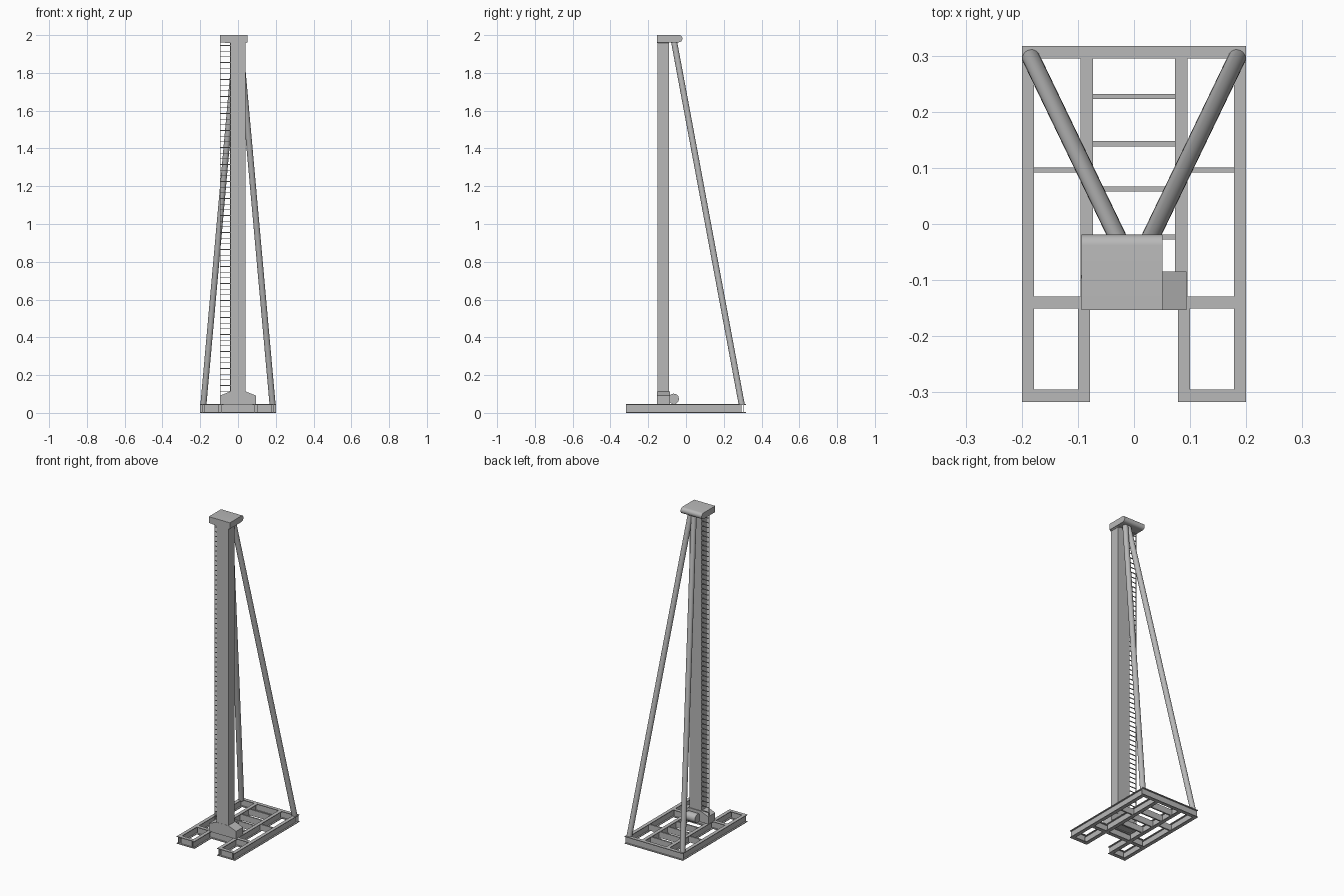
import bpy, bmesh, math
from mathutils import Vector, Matrix

if "Cube" in bpy.data.objects:
    bpy.data.objects.remove(bpy.data.objects["Cube"])

steel = bpy.data.materials.new("grey steel")
steel.diffuse_color = (0.48, 0.48, 0.48, 1)
steel.use_nodes = True
steel.node_tree.nodes["Principled BSDF"].inputs["Base Color"].default_value = steel.diffuse_color


def finish(name, bm, smooth=False):
    bmesh.ops.recalc_face_normals(bm, faces=bm.faces)
    me = bpy.data.meshes.new(name)
    bm.to_mesh(me)
    bm.free()
    me.materials.append(steel)
    ob = bpy.data.objects.new(name, me)
    bpy.context.collection.objects.link(ob)
    if smooth:
        bpy.ops.object.select_all(action='DESELECT')
        ob.select_set(True)
        bpy.context.view_layer.objects.active = ob
        bpy.ops.object.shade_smooth_by_angle(angle=math.radians(35))
    return ob


def add_box(bm, x0, x1, y0, y1, z0, z1):
    m = Matrix.Translation(((x0 + x1) / 2, (y0 + y1) / 2, (z0 + z1) / 2))
    bmesh.ops.create_cube(bm, size=1, matrix=m @ Matrix.Diagonal((x1 - x0, y1 - y0, z1 - z0, 1)))


def add_prism(bm, pts, offset):
    f = bm.faces.new([bm.verts.new(p) for p in pts])
    r = bmesh.ops.extrude_face_region(bm, geom=[f])
    bmesh.ops.translate(bm, vec=offset, verts=[v for v in r["geom"] if isinstance(v, bmesh.types.BMVert)])


def box(name, *dims):
    bm = bmesh.new()
    add_box(bm, *dims)
    return finish(name, bm)


def rod(name, a, b, r, n, smooth=True):
    a, b = Vector(a), Vector(b)
    bm = bmesh.new()
    m = Matrix.Translation((a + b) / 2) @ (b - a).to_track_quat('Z', 'Y').to_matrix().to_4x4()
    bmesh.ops.create_cone(bm, cap_ends=True, segments=n, radius1=r, radius2=r, depth=(b - a).length, matrix=m)
    return finish(name, bm, smooth)


W, H, T = 0.022, 0.046, 0.004  # I-beam width, height, plate thickness


def beam(name, x0, y0, x1, y1):
    """I-beam along x or y between two centre points."""
    w, t = W / 2, T / 2
    half = [(w, 0), (w, T), (t, T), (t, H - T), (w, H - T), (w, H)]
    prof = half + [(-u, z) for u, z in reversed(half)]
    bm = bmesh.new()
    if x0 == x1:
        add_prism(bm, [(x0 + u, y0, z) for u, z in prof], (0, y1 - y0, 0))
    else:
        add_prism(bm, [(x0, y0 + u, z) for u, z in prof], (x1 - x0, 0, 0))
    return finish(name, bm)


# Base frame
beam("rear_beam", -0.2, 0.306, 0.2, 0.306)
beam("front_cross_beam", -0.178, -0.14, 0.178, -0.14)
for s, side in ((-1, "left"), (1, "right")):
    beam(side + "_outer_beam", s * 0.189, -0.317, s * 0.189, 0.295)
    beam(side + "_inner_beam", s * 0.084, -0.129, s * 0.084, 0.295)
    beam(side + "_front_inner_beam", s * 0.089, -0.317, s * 0.089, -0.151)
    beam(side + "_front_end_beam", s * 0.1, -0.306, s * 0.178, -0.306)
    box(side + "_side_bar", *sorted((s * 0.086, s * 0.187)), 0.0915, 0.1005, 0.004, 0.042)
for i, y in enumerate((0.227, 0.143, 0.062, -0.023)):
    box("frame_bar_%d" % i, -0.082, 0.082, y - 0.0045, y + 0.0045, 0.004, 0.042)

# Column with flared foot
F, B = -0.152, -0.09
box("column", -0.04, 0.04, F, B, 0.046, 1.97)
bm = bmesh.new()
add_prism(bm, [(x, F - 0.001, z) for x, z in ((-0.094, 0.046), (0.094, 0.046), (0.094, 0.092),
          (0.041, 0.113), (-0.041, 0.113), (-0.094, 0.092))], (0, 0.068, 0))
finish("column_foot", bm)

# Head: rounded at the back, with a tapered front bracket
bm = bmesh.new()
r = 0.019
arc = [(-0.038 + r * math.cos(a), 1.981 + r * math.sin(a))
       for a in [math.radians(-90 + 180 * k / 12) for k in range(13)]]
pts = [(F, 2.0), (F, 1.962)] + arc
add_prism(bm, [(-0.094, y, z) for y, z in pts], (0.145, 0, 0))
finish("head", bm, True)
bm = bmesh.new()
add_prism(bm, [(x, F - 0.001, z) for x, z in ((-0.094, 2.0), (-0.094, 1.962), (-0.041, 1.957), (0.041, 1.957),
          (0.051, 1.964), (0.051, 2.0))], (0, 0.064, 0))
finish("head_bracket", bm)

# Drive motor behind the foot
rod("drive_motor", (-0.035, -0.065, 0.074), (0.035, -0.065, 0.074), 0.028, 12)

# Rear braces
for s, side in ((-1, "left"), (1, "right")):
    rod(side + "_brace", (s * 0.183, 0.295, 0.044), (s * 0.01, -0.064, 1.97), 0.016, 32)

# Ladder along the left of the column
bm = bmesh.new()
add_box(bm, -0.0945, -0.0915, -0.097, -0.091, 0.09, 1.965)
add_box(bm, -0.043, -0.04, -0.097, -0.091, 0.09, 1.965)
for i in range(62):
    z = 0.115 + i * 0.03
    add_box(bm, -0.092, -0.042, -0.096, -0.092, z - 0.002, z + 0.002)
finish("ladder", bm)
